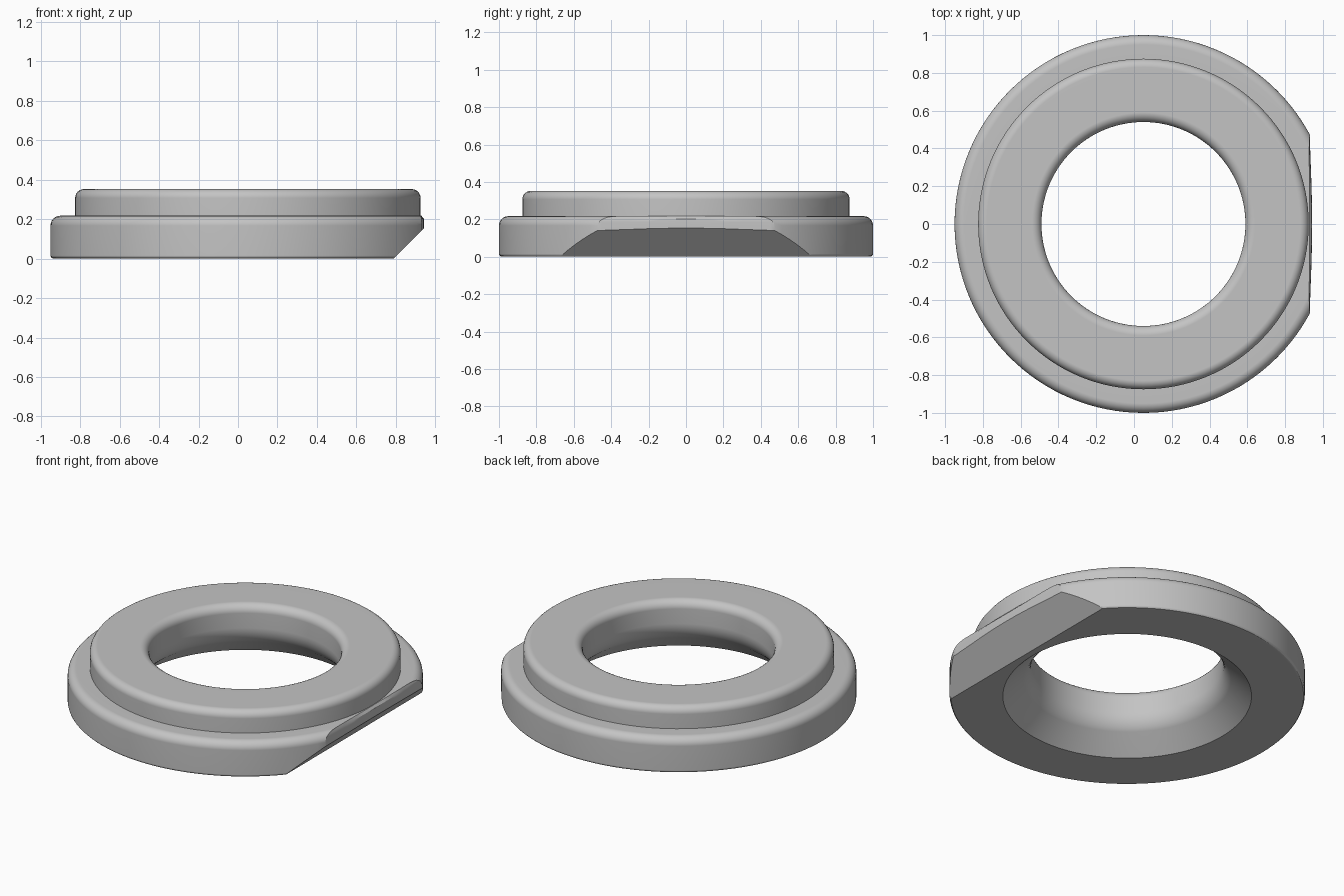
import bpy, bmesh, math

if "Cube" in bpy.data.objects:
    bpy.data.objects.remove(bpy.data.objects["Cube"])

CX = 0.05      # ring axis, offset because one side is trimmed
SEG = 128

mat = bpy.data.materials.new("plain grey")
mat.diffuse_color = (0.55, 0.55, 0.55, 1)
mat.use_nodes = True
mat.node_tree.nodes["Principled BSDF"].inputs["Base Color"].default_value = mat.diffuse_color


def fillet(cx, cz, r, a0, a1, n=7):
    """Arc points in the (radius, height) plane, angles in degrees."""
    return [(cx + r * math.cos(math.radians(a0 + (a1 - a0) * i / (n - 1))),
             cz + r * math.sin(math.radians(a0 + (a1 - a0) * i / (n - 1))))
            for i in range(n)]


def make_object(name, bm):
    bmesh.ops.recalc_face_normals(bm, faces=bm.faces)
    me = bpy.data.meshes.new(name)
    bm.to_mesh(me)
    bm.free()
    me.materials.append(mat)
    ob = bpy.data.objects.new(name, me)
    bpy.context.collection.objects.link(ob)
    return ob


# Ring cross-section: flange, raised collar, rounded lip, straight bore, cone below
profile = (fillet(0.985, 0.015, 0.015, -90, 0, 4)
           + fillet(0.95, 0.167, 0.05, 0, 90)
           + [(0.875, 0.217)]
           + fillet(0.83, 0.307, 0.045, 0, 90)
           + fillet(0.59, 0.302, 0.05, 90, 180)
           + fillet(0.69, 0.21, 0.15, 180, 225, 6)
           + [(0.70, 0.0)])
bm = bmesh.new()
rings = []
for i in range(SEG):
    a = 2 * math.pi * i / SEG
    rings.append([bm.verts.new((CX + r * math.cos(a), r * math.sin(a), z))
                  for r, z in profile])
for i in range(SEG):
    p, q = rings[i], rings[(i + 1) % SEG]
    for j in range(len(profile)):
        k = (j + 1) % len(profile)
        bm.faces.new((p[j], q[j], q[k], p[k]))
ring = make_object("ring", bm)

# Wedge that trims the right side: sloped below, wall above bulging round the collar
bm = bmesh.new()
stations = []
for y in (-1.1, -0.45, -0.3, -0.2, -0.1, 0, 0.1, 0.2, 0.3, 0.45, 1.1):
    w = 0.931 + 0.012 * max(0, 1 - (y / 0.4) ** 2)
    wedge = [(0.77, -0.02), (w, w - 0.79), (w, 0.185), (w - 0.002, 0.203),
             (0.927, 0.219), (0.927, 0.24), (1.3, 0.24), (1.3, -0.02)]
    stations.append([bm.verts.new((x, y, z)) for x, z in wedge])
bm.faces.new(stations[0])
bm.faces.new(stations[-1][::-1])
for p, q in zip(stations, stations[1:]):
    for j in range(len(p)):
        k = (j + 1) % len(p)
        bm.faces.new((p[j], q[j], q[k], p[k]))
bmesh.ops.triangulate(bm, faces=bm.faces)
cutter = make_object("side_cutter", bm)
cutter.hide_render = True

cut = ring.modifiers.new("trim", 'BOOLEAN')
cut.operation = 'DIFFERENCE'
cut.solver = 'EXACT'
cut.object = cutter
bpy.context.view_layer.objects.active = ring
ring.select_set(True)
bpy.ops.object.modifier_apply(modifier=cut.name)
bpy.data.objects.remove(cutter)

# Smooth fillets with flat broad faces
bpy.ops.object.shade_smooth_by_angle(angle=math.radians(30))
weighted = ring.modifiers.new("weighted", 'WEIGHTED_NORMAL')
weighted.keep_sharp = True
